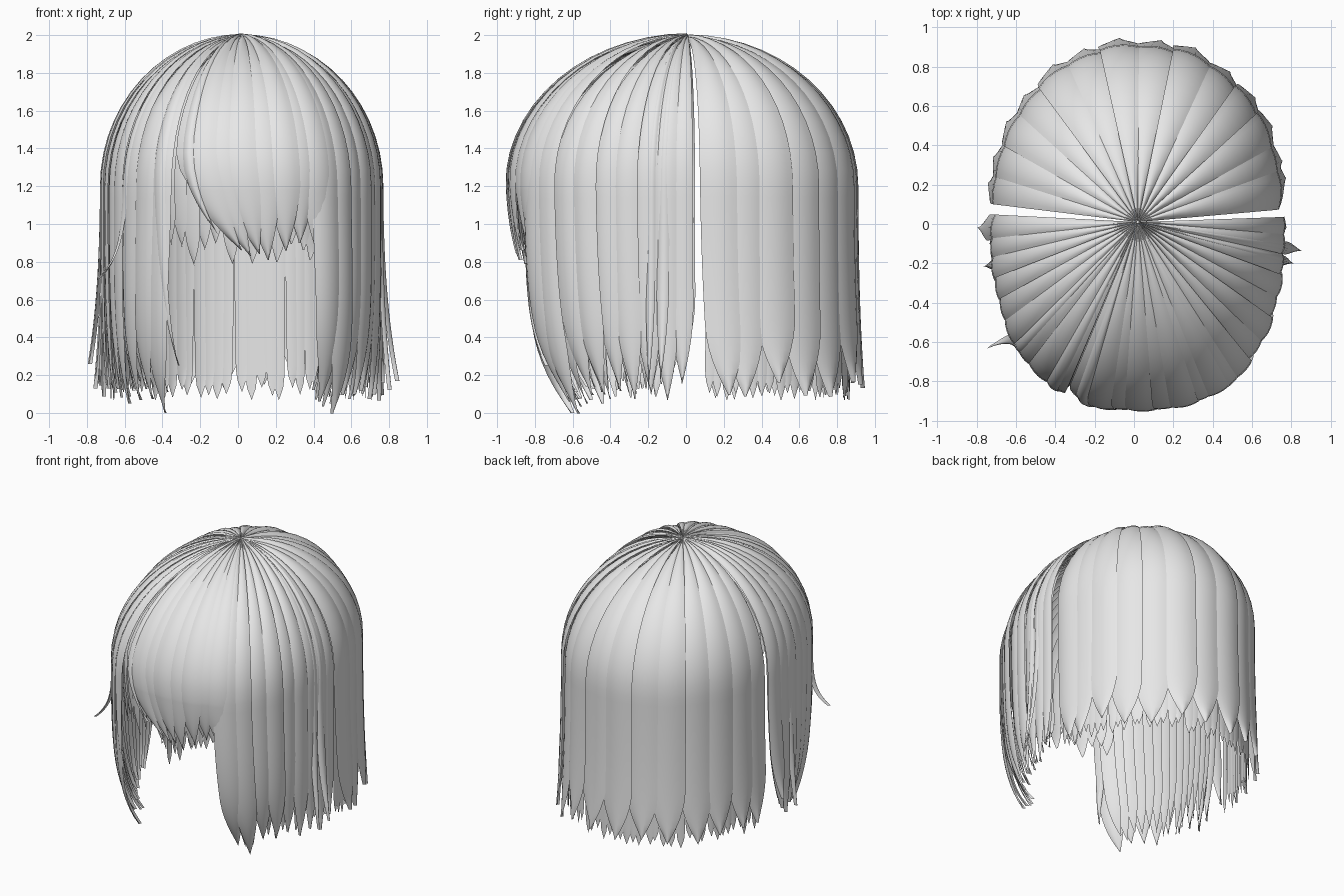
import bpy
import math
import random

random.seed(4)
if "Cube" in bpy.data.objects:
    bpy.data.objects.remove(bpy.data.objects["Cube"])

GREY = (0.8, 0.8, 0.8, 1)
hair = bpy.data.materials.new("hair grey")
hair.use_nodes = True
hair.diffuse_color = GREY
hair.node_tree.nodes["Principled BSDF"].inputs["Base Color"].default_value = GREY

EQUATOR = 1.2   # height where the dome turns into hanging hair
SWEEP = 1.45    # height where locks start to sweep and curl
DOME_ROWS, HANG_ROWS, COLS = 14, 18, 6


def outline(a):
    """Radius of the head shape in direction a."""
    depth, n = (0.935, 2.5) if math.sin(a) < 0 else (0.88, 2.15)
    return ((abs(math.cos(a)) / 0.725) ** n + (abs(math.sin(a)) / depth) ** n) ** (-1 / n)


def lock(verts, faces, az, half, tip, taper=0.35, shift=0, curl=0,
         off=0.0, bulge=0.014, tilt=0.008, power=3):
    """One curved hair card from the crown to a pointed tip (angles in degrees)."""
    start = len(verts)
    rows = []
    for i in range(DOME_ROWS):
        phi = math.radians(0.3 + 89.7 * i / DOME_ROWS)
        rows.append((math.sin(phi), math.cos(phi), EQUATOR))
    for i in range(HANG_ROWS + 1):
        rows.append((1, 0, EQUATOR + (tip - EQUATOR) * i / HANG_ROWS))
    for ring, rise, base in rows:
        height = base + rise * 0.775
        s = max(0, (SWEEP - height) / (SWEEP - tip))
        k = min(1, max(0, 1 - (height - tip) / taper))
        width = half * max(0.02, 1 - k ** 1.8)
        for j in range(COLS + 1):
            u = 2 * j / COLS - 1
            a = math.radians(az + shift * s ** 2 + width * u)
            lift = off + bulge * (1 - u * u) + tilt * u
            r = (outline(a) * (1 + curl * s ** power) + lift) * ring
            verts.append((0.02 + r * math.cos(a), 0.01 + r * math.sin(a),
                          height + lift * rise))
    w = COLS + 1
    for i in range(len(rows) - 1):
        for j in range(COLS):
            p = start + i * w + j
            faces.append((p, p + w, p + w + 1, p + 1))


def make(name, locks):
    verts, faces = [], []
    for spec in locks:
        lock(verts, faces, **spec)
    mesh = bpy.data.meshes.new(name)
    mesh.from_pydata(verts, [], faces)
    mesh.materials.append(hair)
    for p in mesh.polygons:
        p.use_smooth = True
    obj = bpy.data.objects.new(name, mesh)
    bpy.context.collection.objects.link(obj)


def row(first, last, count, tip, vary, cover=1.25, **options):
    """Evenly spread locks whose outer edges lie at first and last."""
    step = (last - first) / count
    result = []
    for i in range(count):
        half = step / 2 * cover
        az = first + step * (i + 0.5)
        az = min(max(az, first + half), last - half)
        spec = dict(az=az, half=half, tip=tip + random.uniform(-vary, vary),
                    off=random.uniform(0, 0.016), shift=random.uniform(-1, 1))
        spec.update(options)
        result.append(spec)
    return result


# Back hair: broad outer locks over a fine jagged inner layer
back = row(5, 173, 14, 0.12, 0.05, taper=0.36, curl=0.04)
back[0]["shift"] = 4
make("back_hair", back)
make("back_hair_inner", row(8, 170, 44, 0.1, 0.035, taper=0.11, off=-0.025,
                            bulge=0.002, tilt=0.002, cover=1.1))

# Side curtains: locks nearer the face part from the fringe and curl inward
for name, first, last, face, way in (("left_side_hair", -67, 2, -67, 1),
                                     ("right_side_hair", 177, 247, 247, -1)):
    outer = row(first, last, 9, 0.1, 0.05, taper=0.4, power=5)
    inner = row(first + 2, last - 2, 14, 0.15, 0.06, taper=0.4, off=-0.02,
                bulge=0.004, cover=1.3, power=5)
    for spec in outer + inner:
        near = 1 - abs(spec["az"] - face) / 70
        spec["curl"] = 0.03 - 0.25 * near
        spec["tip"] -= 0.1 * near - 0.03
        spec["shift"] = way * 6 * near
        if way < 0:
            spec["shift"] += 8 * (1 - near) ** 2
    make(name, outer)
    make(name + "_inner", inner)

# Fringe: base angle from the front, sideways sweep, tip height
FRINGE = ((-17, 15, 0.97), (-14, 14, 0.86), (-8, 11, 0.83), (-1, 7, 0.84),
          (6, 3, 0.81), (13, 2, 0.86), (19, 1, 0.9), (25, 3, 0.79))
make("fringe", [dict(az=270 + f, half=5.6, tip=t, shift=s, taper=0.4, curl=-0.06,
                     off=0.01 + 0.008 * (i % 2))
                for i, (f, s, t) in enumerate(FRINGE)])
make("fringe_inner", row(238, 302, 15, 0.84, 0.06, taper=0.18, off=-0.03,
                         bulge=0.003, curl=-0.05, cover=1.3))

# Loose strands framing the face
make("face_strands", [
    dict(az=242, half=2.5, tip=0.25, taper=0.9, shift=4, curl=-0.14, off=0.01, power=5),
    dict(az=299, half=3, tip=0.12, taper=0.8, shift=3, curl=-0.24, off=0.01, power=5),
    dict(az=252, half=2, tip=0.95, taper=0.4, shift=10, curl=-0.04, off=0.02),
])

# Flyaway wisps flicking outward
make("wisps", [
    dict(az=226, half=2.5, tip=0.71, taper=0.5, shift=-6, curl=0.16, power=7, off=0.01),
    dict(az=182, half=5, tip=0.26, taper=0.35, curl=0.09, off=0.01),
    dict(az=196, half=2, tip=0.13, taper=0.6, curl=0.06, off=0.01),
    dict(az=-10, half=2.5, tip=0.17, taper=0.5, curl=0.12, off=0.01),
    dict(az=-15, half=2, tip=0.12, taper=0.6, curl=0.07, off=0.01),
])
